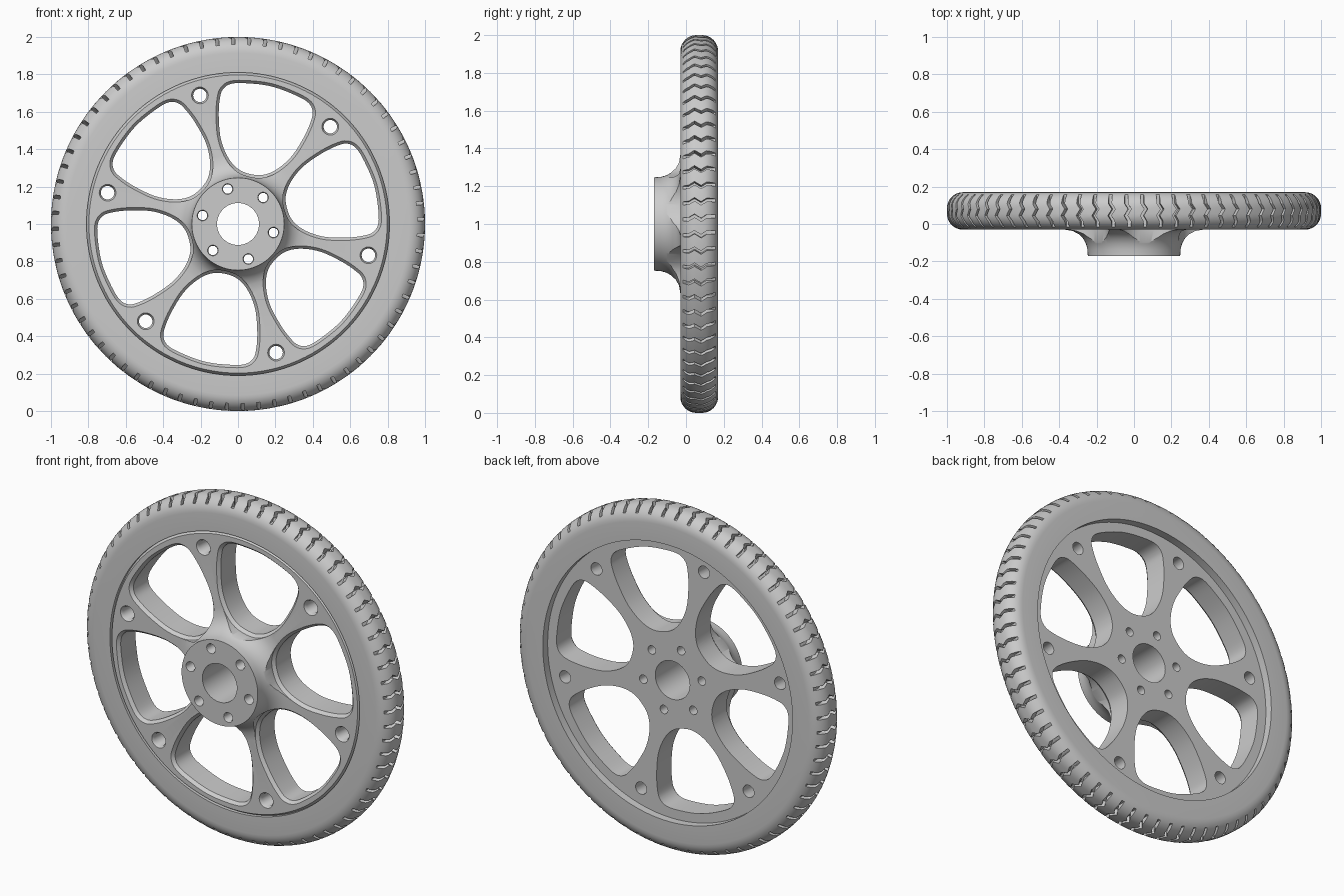
import bpy, bmesh
from math import sin, cos, pi, radians
from mathutils import Vector

if "Cube" in bpy.data.objects:
    bpy.data.objects.remove(bpy.data.objects["Cube"], do_unlink=True)

CENTRE_Z = 1.0
SPOKES = 6
SPOKE_ANGLE = radians(46.5)
TREADS = 72

grey = bpy.data.materials.new("plain grey")
grey.use_nodes = True
grey.diffuse_color = (0.6, 0.6, 0.6, 1)
grey.node_tree.nodes["Principled BSDF"].inputs["Base Color"].default_value = (0.6, 0.6, 0.6, 1)


def skin(bm, rings, wrap=False):
    """Bridge equal rings of points; join the ends or cap them."""
    loops = [[bm.verts.new(p) for p in ring] for ring in rings]
    n = len(loops[0])
    pairs = list(zip(loops, loops[1:]))
    if wrap:
        pairs.append((loops[-1], loops[0]))
    else:
        bm.faces.new(loops[0])
        bm.faces.new(loops[-1])
    for a, b in pairs:
        for i in range(n):
            j = (i + 1) % n
            bm.faces.new((a[i], a[j], b[j], b[i]))


def finish(bm, name):
    bmesh.ops.recalc_face_normals(bm, faces=bm.faces)
    mesh = bpy.data.meshes.new(name)
    bm.to_mesh(mesh)
    bm.free()
    mesh.materials.append(grey)
    obj = bpy.data.objects.new(name, mesh)
    bpy.context.collection.objects.link(obj)
    return obj


def polar(r, angle, y):
    return Vector((r * cos(angle), y, CENTRE_Z + r * sin(angle)))


def revolve(name, profile, steps):
    """Spin a closed (radius, y) profile about the axle."""
    bm = bmesh.new()
    skin(bm, [[polar(r, 2 * pi * s / steps, y) for r, y in profile]
              for s in range(steps)], wrap=True)
    return finish(bm, name)


def carve(obj, cutter):
    """Cut one part, discard the cutter and smooth the result."""
    cutter.hide_render = True
    mod = obj.modifiers.new("carve", "BOOLEAN")
    mod.operation = "DIFFERENCE"
    mod.solver = "EXACT"
    mod.object = cutter
    bpy.ops.object.select_all(action="DESELECT")
    bpy.context.view_layer.objects.active = obj
    obj.select_set(True)
    bpy.ops.object.modifier_apply(modifier=mod.name)
    bpy.data.objects.remove(cutter, do_unlink=True)
    bpy.ops.object.shade_smooth_by_angle(angle=radians(32))


def smooth_loop(points, steps=5):
    """Closed Catmull-Rom curve through the points."""
    out, n = [], len(points)
    for i in range(n):
        a, b, c, d = (Vector(points[(i + k) % n]) for k in (-1, 0, 1, 2))
        for s in range(steps):
            t = s / steps
            out.append(0.5 * (2 * b + (c - a) * t + (2 * a - 5 * b + 4 * c - d) * t * t
                              + (3 * b - a - 3 * c + d) * t ** 3))
    return out


def grow(loop, amount):
    """Offset a counter-clockwise loop outwards."""
    out = []
    for i, p in enumerate(loop):
        t = (loop[(i + 1) % len(loop)] - loop[i - 1]).normalized()
        out.append(p + Vector((t.y, -t.x)) * amount)
    return out


def prism(bm, loop, angle, levels):
    """Cutter along y from a loop of (radial, sideways) points."""
    rings = []
    for y, extra in levels:
        rings.append([Vector((u * cos(angle) - v * sin(angle), y,
                              CENTRE_Z + u * sin(angle) + v * cos(angle)))
                      for u, v in grow(loop, extra)])
    skin(bm, rings)


def circle(r, offset, steps):
    return [Vector((offset + r * cos(2 * pi * i / steps), r * sin(2 * pi * i / steps)))
            for i in range(steps)]


# Wheel: flared hub running into a flat disc with a bevelled edge
wheel = revolve("spoked_wheel", [
    (0.112, -0.17), (0.247, -0.17), (0.249, -0.135), (0.257, -0.105), (0.272, -0.078),
    (0.297, -0.053), (0.33, -0.037), (0.375, -0.03), (0.797, -0.03), (0.81, -0.01),
    (0.83, -0.008), (0.83, 0.125), (0.112, 0.125)], 120)

# Window outline: half of it, then mirrored
half = [(0.287, 0.07), (0.335, 0.136), (0.42, 0.195), (0.53, 0.233), (0.62, 0.25),
        (0.68, 0.247), (0.722, 0.207), (0.746, 0.11)]
outline = [(0.275, 0)] + [(u, -v) for u, v in half] + [(0.757, 0)] + half[::-1]
window = smooth_loop(outline)

bm = bmesh.new()
for k in range(SPOKES):
    spoke = SPOKE_ANGLE + k * 2 * pi / SPOKES
    prism(bm, window, spoke + pi / SPOKES,
          [(-0.3, 0.015), (-0.03, 0.015), (-0.012, 0), (0.3, 0)])
    # Countersunk rim holes and small hub holes
    prism(bm, circle(0.036, 0.717, 24), spoke,
          [(-0.3, 0.009), (-0.03, 0.009), (-0.015, 0), (0.3, 0)])
    prism(bm, circle(0.025, 0.195, 20), spoke,
          [(-0.3, 0.004), (-0.17, 0.004), (-0.162, 0), (0.3, 0)])
carve(wheel, finish(bm, "wheel_cutter"))

# Tyre: flat side walls and a rounded tread
shoulder = 0.085
tyre_profile = [(0.81, -0.03)]
for y_mid, start in ((-0.03 + shoulder, -pi / 2), (0.17 - shoulder, 0)):
    for i in range(9):
        a = start + i * pi / 16
        tyre_profile.append((1 - shoulder + shoulder * cos(a), y_mid + shoulder * sin(a)))
tyre_profile.append((0.81, 0.17))
tyre = revolve("tyre", tyre_profile, 144)

# Zigzag tread grooves
zigzag = [(-0.06, 0), (0.015, 0), (0.045, 0.018), (0.08, -0.004), (0.11, 0.016), (0.2, 0.016)]
bm = bmesh.new()
for k in range(TREADS):
    a = 2 * pi * (k + 0.3) / TREADS
    skin(bm, [[polar(r, a + z + side, y)
               for r, side in ((0.96, -0.009), (0.96, 0.009), (1.05, 0.009), (1.05, -0.009))]
              for y, z in zigzag])
carve(tyre, finish(bm, "tread_cutter"))
